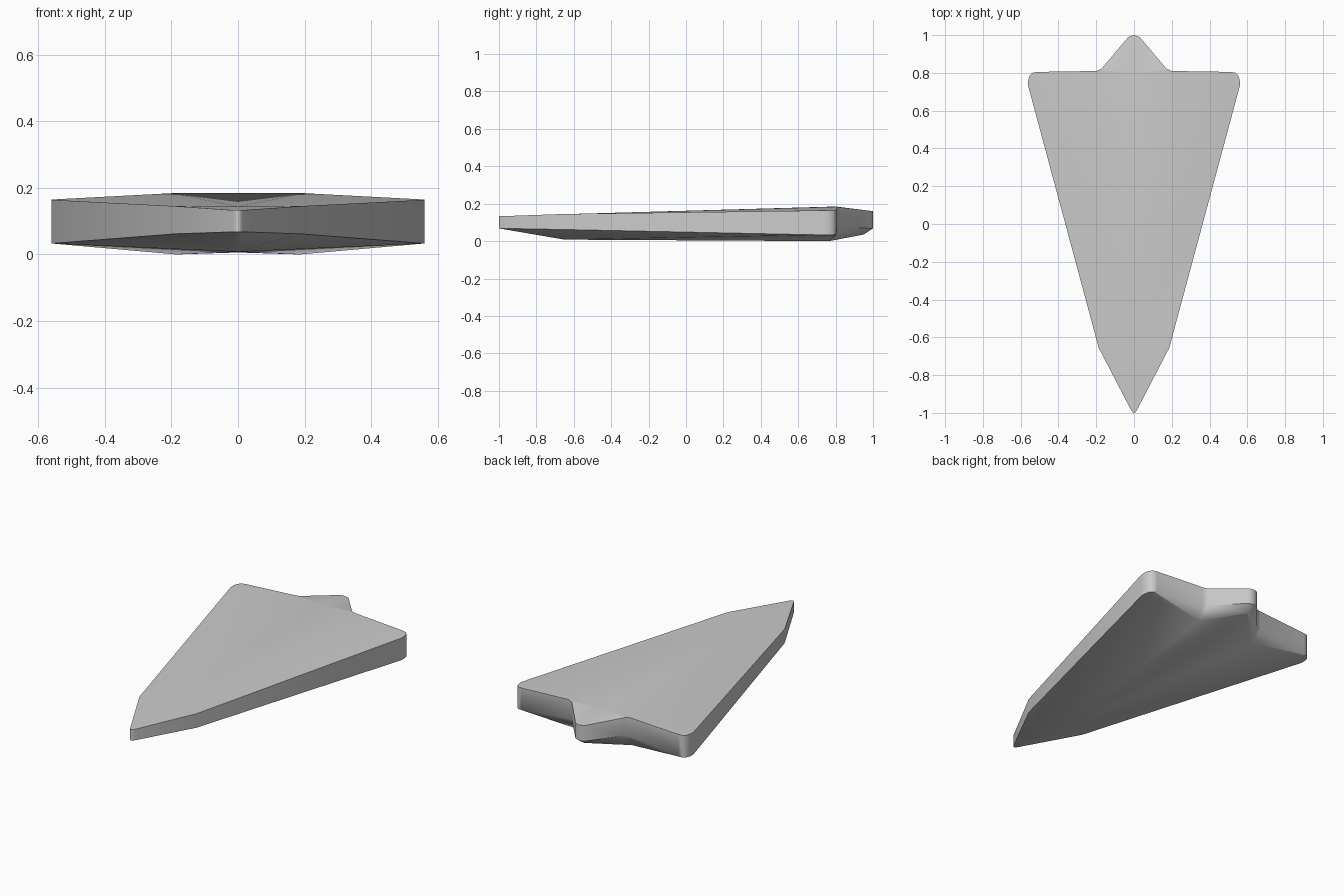
import bpy, bmesh, math
from mathutils import Vector

cube = bpy.data.objects.get("Cube")
if cube:
    bpy.data.objects.remove(cube, do_unlink=True)

# Half outline from nose to tail: x, y, bottom z, top z
OUTLINE = {
    "tip": (0, -1, .068, .133),
    "nose_a": (.006, -.998, .068, .133),
    "nose_b": (.014, -.988, .068, .133),
    "shoulder": (.187, -.655, .062, .145),
    "wing_a": (.56, .73, .033, .164),
    "wing_b": (.56, .76, .033, .165),
    "wing_c": (.553, .785, .034, .165),
    "wing_d": (.538, .8, .035, .166),
    "wing_e": (.515, .805, .037, .167),
    "notch_a": (.2, .81, .073, .184),
    "notch_b": (.172, .822, .075, .181),
    "tail_a": (.03, .99, .068, .161),
    "tail": (0, 1, .068, .16),
}
# Inner points of the deck and of the keel
DECK = {"front": (0, -.65, .144), "rear": (0, .8, .185)}
KEEL = {"front": (0, -.65, .008), "bulge": (.185, .765, 0),
        "rear": (0, .77, .006), "end": (0, .95, .035)}

bm = bmesh.new()
low = {k: bm.verts.new((x, y, b)) for k, (x, y, b, t) in OUTLINE.items()}
high = {k: bm.verts.new((x, y, t)) for k, (x, y, b, t) in OUTLINE.items()}
deck = {k: bm.verts.new(p) for k, p in DECK.items()}
keel = {k: bm.verts.new(p) for k, p in KEEL.items()}
names = list(OUTLINE)


def fan(centre, verts):
    """Triangles from a centre to each pair of neighbouring points."""
    for a, b in zip(verts, verts[1:]):
        bm.faces.new((centre, a, b))


def run(ring, first, last):
    """Consecutive outline points, both ends included."""
    return [ring[k] for k in names[names.index(first):names.index(last) + 1]]


# Side wall
for a, b in zip(names, names[1:]):
    bm.faces.new((low[a], low[b], high[b], high[a]))

# Deck
fan(deck["front"], run(high, "tip", "wing_a") + [high["notch_a"], deck["rear"]])
fan(high["notch_a"], run(high, "wing_a", "wing_e"))
fan(deck["rear"], run(high, "notch_a", "tail"))

# Underside
fan(keel["front"], run(low, "tip", "wing_a") + [keel["bulge"], keel["rear"]])
fan(keel["bulge"], run(low, "wing_a", "notch_b") + [keel["end"], keel["rear"]])
fan(keel["end"], run(low, "notch_b", "tail"))

# Mirror to the other side and weld the seam
copy = bmesh.ops.duplicate(bm, geom=bm.verts[:] + bm.edges[:] + bm.faces[:])
for item in copy["geom"]:
    if isinstance(item, bmesh.types.BMVert):
        item.co.x *= -1
bmesh.ops.remove_doubles(bm, verts=bm.verts[:], dist=.0005)
bmesh.ops.recalc_face_normals(bm, faces=bm.faces[:])

mesh = bpy.data.meshes.new("arrowhead_hull")
bm.to_mesh(mesh)
bm.free()
hull = bpy.data.objects.new("arrowhead_hull", mesh)
bpy.context.collection.objects.link(hull)

# Plain grey
grey = bpy.data.materials.new("light_grey")
grey.use_nodes = True
colour = (.6, .6, .6, 1)
grey.diffuse_color = colour
grey.node_tree.nodes["Principled BSDF"].inputs["Base Color"].default_value = colour
mesh.materials.append(grey)

# Smooth surfaces with crisp rims
bpy.ops.object.select_all(action="DESELECT")
hull.select_set(True)
bpy.context.view_layer.objects.active = hull
bpy.ops.object.shade_smooth_by_angle(angle=math.radians(40))
